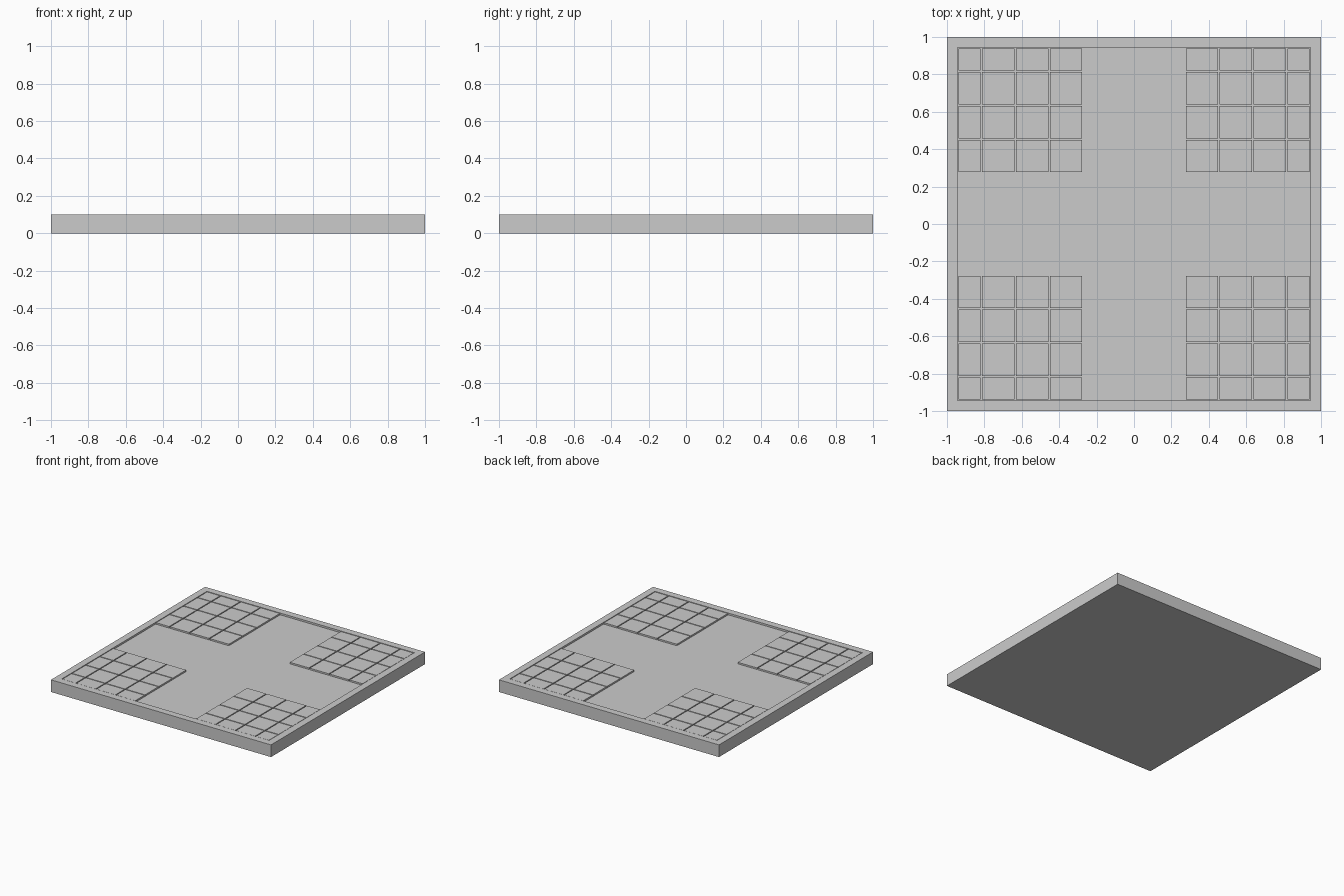
import bpy

if "Cube" in bpy.data.objects:
    bpy.data.objects.remove(bpy.data.objects["Cube"])

TOP, FLOOR = 0.10, 0.085      # rim height, recessed floor height
INNER = 0.943                 # inside edge of the rim


def box(name, x0, x1, y0, y1, z0, z1):
    bpy.ops.mesh.primitive_cube_add(size=1, location=((x0 + x1) / 2, (y0 + y1) / 2, (z0 + z1) / 2))
    ob = bpy.context.object
    ob.name = name
    ob.scale = (x1 - x0, y1 - y0, z1 - z0)
    bpy.ops.object.transform_apply(location=True, rotation=False, scale=True)
    return ob


# Slab with a shallow tray pressed into the top
slab = box("slab", -1, 1, -1, 1, 0, TOP)
cutter = box("tray_cutter", -INNER, INNER, -INNER, INNER, FLOOR, TOP + 0.1)
mod = slab.modifiers.new("tray", 'BOOLEAN')
mod.object = cutter
mod.operation = 'DIFFERENCE'
mod.solver = 'EXACT'
bpy.context.view_layer.objects.active = slab
bpy.ops.object.modifier_apply(modifier=mod.name)
bpy.data.objects.remove(cutter)

# Corner tiles: three full rows, then a narrow one cut by the rim
spans = [(0.277, 0.450), (0.458, 0.631), (0.639, 0.812), (0.820, 0.938)]
for i, (x0, x1) in enumerate(spans):
    for j, (y0, y1) in enumerate(spans):
        tile = box(f"corner_tile_{i}_{j}", x0, x1, y0, y1, FLOOR - 0.01, TOP - 0.002)
        # Repeat into all four corners
        mirror = tile.modifiers.new("four_corners", 'MIRROR')
        mirror.use_axis = (True, True, False)
        mirror.mirror_object = slab if slab.location.length == 0 else None
        mirror.use_mirror_merge = False
        for p in tile.data.polygons:
            p.use_smooth = False
        # Bake the offset so mirroring happens about the centre
